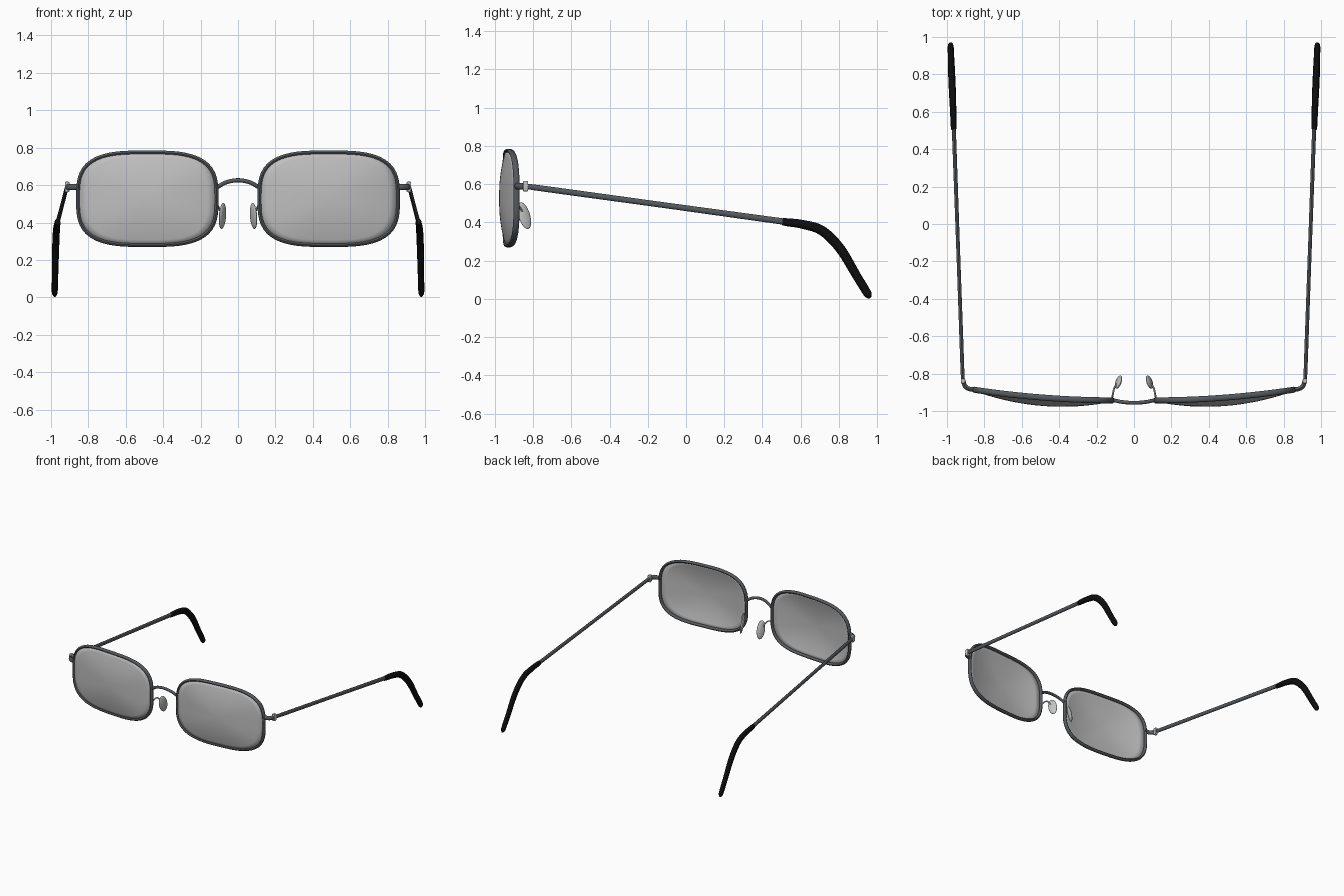
import bpy, bmesh, math
from mathutils import Vector, Matrix

cube = bpy.data.objects.get("Cube")
if cube:
    bpy.data.objects.remove(cube, do_unlink=True)


def material(name, rgb):
    m = bpy.data.materials.new(name)
    m.use_nodes = True
    m.diffuse_color = (*rgb, 1)
    m.node_tree.nodes["Principled BSDF"].inputs["Base Color"].default_value = (*rgb, 1)
    return m


METAL = material("dark metal", (0.09, 0.10, 0.11))
BLACK = material("black rubber", (0.004, 0.004, 0.004))
GLASS = material("grey glass", (0.52, 0.52, 0.52))
SILVER = material("pale silver", (0.55, 0.56, 0.56))


def finish(bm, name, mat, mirrored=True):
    bmesh.ops.recalc_face_normals(bm, faces=bm.faces)
    mesh = bpy.data.meshes.new(name)
    bm.to_mesh(mesh)
    bm.free()
    obj = bpy.data.objects.new(name, mesh)
    bpy.context.collection.objects.link(obj)
    mesh.materials.append(mat)
    bpy.ops.object.select_all(action="DESELECT")
    obj.select_set(True)
    bpy.context.view_layer.objects.active = obj
    bpy.ops.object.shade_smooth_by_angle(angle=math.radians(40))
    if mirrored:
        mod = obj.modifiers.new("mirror", "MIRROR")
        mod.use_mirror_merge = False
    return obj


def smooth_path(points, steps):
    """Catmull-Rom through (x, y, z, thickness scale) points."""
    p = [Vector(q) for q in points]
    p = [p[0] * 2 - p[1]] + p + [p[-1] * 2 - p[-2]]
    out = []
    for i in range(1, len(p) - 2):
        a, b, c, d = p[i - 1:i + 3]
        for s in range(steps):
            t = s / steps
            out.append((b * 2 + (c - a) * t + (a * 2 - b * 5 + c * 4 - d) * t * t
                        + (b * 3 - a - c * 3 + d) * t ** 3) * 0.5)
    return out + [p[-2]]


def tube(name, path, up, r_up, r_side, mat, closed=False, mirrored=True, sides=12):
    """Sweep an ellipse along a path; r_up is its radius along the up axis."""
    bm = bmesh.new()
    rings, n = [], len(path)
    for i, q in enumerate(path):
        before = path[i - 1] if closed or i else q
        after = path[(i + 1) % n] if closed or i < n - 1 else q
        tangent = (after - before).to_3d().normalized()
        u = Vector(up)
        u = (u - tangent * u.dot(tangent)).normalized()
        v = tangent.cross(u)
        ring = []
        for k in range(sides):
            a = math.tau * k / sides
            ring.append(bm.verts.new(q.to_3d() + (u * math.cos(a) * r_up + v * math.sin(a) * r_side) * q.w))
        rings.append(ring)
    for i in range(n if closed else n - 1):
        a, b = rings[i], rings[(i + 1) % n]
        for k in range(sides):
            j = (k + 1) % sides
            bm.faces.new((a[k], a[j], b[j], b[k]))
    if not closed:
        bm.faces.new(rings[0])
        bm.faces.new(rings[-1])
    return finish(bm, name, mat, mirrored)


# Shared lens outline: rounded rectangle wrapped on a gentle face curve
CX, CZ, POWER, SEGMENTS = 0.485, 0.527, 3.2, 72


def face_y(x):
    return -0.943 + 0.1 * (x - 0.1) ** 2


def outline(half_w, half_h, k):
    a = math.tau * k / SEGMENTS
    c, s = math.cos(a), math.sin(a)
    r = (abs(c) ** POWER + abs(s) ** POWER) ** (-1 / POWER)
    return CX + half_w * r * c, CZ + half_h * r * s


# Rims
rim_path = []
for k in range(SEGMENTS):
    x, z = outline(0.37, 0.247, k)
    rim_path.append(Vector((x, face_y(x), z, 1)))
tube("rims", rim_path, (0, 1, 0), 0.016, 0.011, METAL, closed=True)

# Domed lenses
bm = bmesh.new()
centre = bm.verts.new((CX, face_y(CX) - 0.038, CZ))
previous = None
for step in range(1, 9):
    f = step / 8
    ring = []
    for k in range(SEGMENTS):
        x, z = outline(0.369 * f, 0.25 * f, k)
        ring.append(bm.verts.new((x, face_y(x) - 0.038 * (1 - f * f) - 0.004, z)))
    for k in range(SEGMENTS):
        j = (k + 1) % SEGMENTS
        if previous:
            bm.faces.new((previous[k], previous[j], ring[j], ring[k]))
        else:
            bm.faces.new((centre, ring[j], ring[k]))
    previous = ring
centre.co.y -= 0.004
lenses = finish(bm, "lenses", GLASS)
solid = lenses.modifiers.new("thickness", "SOLIDIFY")
solid.thickness = 0.006
solid.offset = 0

# Bridge
tube("bridge", smooth_path([(-0.11, -0.942, 0.59, 1), (-0.06, -0.952, 0.616, 1), (0, -0.956, 0.626, 1),
                            (0.06, -0.952, 0.616, 1), (0.11, -0.942, 0.59, 1)], 6),
     (0, 1, 0), 0.01, 0.011, METAL, mirrored=False)

# End pieces that wrap round to the hinges
tube("end_pieces", smooth_path([(0.845, -0.886, 0.59, 1), (0.88, -0.882, 0.59, 1),
                                (0.903, -0.867, 0.59, 1), (0.912, -0.842, 0.59, 1)], 6),
     (0, 0, 1), 0.017, 0.012, METAL)

# Hinges
bm = bmesh.new()
bmesh.ops.create_cube(bm, size=1, matrix=Matrix.Translation((0.914, -0.839, 0.59))
                      @ Matrix.Diagonal((0.024, 0.026, 0.056, 1)))
bmesh.ops.bevel(bm, geom=bm.edges[:], offset=0.005, segments=2, affect="EDGES", profile=0.5)
finish(bm, "hinges", SILVER)

# Temples
tube("temples", smooth_path([(0.915, -0.83, 0.589, 0.6), (0.917, -0.79, 0.583, 1),
                             (0.94, -0.14, 0.494, 1), (0.964, 0.53, 0.402, 1.1)], 6),
     (1, 0, 0), 0.010, 0.015, METAL)

# Temple tips
tube("temple_tips", smooth_path([(0.964, 0.505, 0.404, 0.8), (0.965, 0.53, 0.401, 0.9),
                                 (0.967, 0.61, 0.39, 1), (0.971, 0.71, 0.358, 1.1),
                                 (0.975, 0.805, 0.265, 1.1), (0.978, 0.89, 0.125, 1),
                                 (0.98, 0.945, 0.035, 0.95), (0.98, 0.957, 0.015, 0.7),
                                 (0.98, 0.963, 0.005, 0.25)], 5),
     (1, 0, 0), 0.017, 0.023, BLACK)

# Nose pads
bm = bmesh.new()
bmesh.ops.create_uvsphere(bm, u_segments=24, v_segments=14, radius=1)
lean = (Matrix.Rotation(math.radians(28), 4, "Z") @ Matrix.Rotation(math.radians(-10), 4, "Y")
        @ Matrix.Rotation(math.radians(13), 4, "X"))
bmesh.ops.transform(bm, verts=bm.verts[:], matrix=Matrix.Translation((0.083, -0.845, 0.435))
                    @ lean @ Matrix.Diagonal((0.012, 0.034, 0.072, 1)))
finish(bm, "nose_pads", SILVER)

# Nose pad arms
tube("nose_pad_arms", smooth_path([(0.118, -0.935, 0.475, 1), (0.112, -0.905, 0.492, 1),
                                   (0.105, -0.875, 0.485, 1), (0.088, -0.85, 0.445, 1)], 6),
     (1, 0, 0), 0.005, 0.005, SILVER, sides=8)
